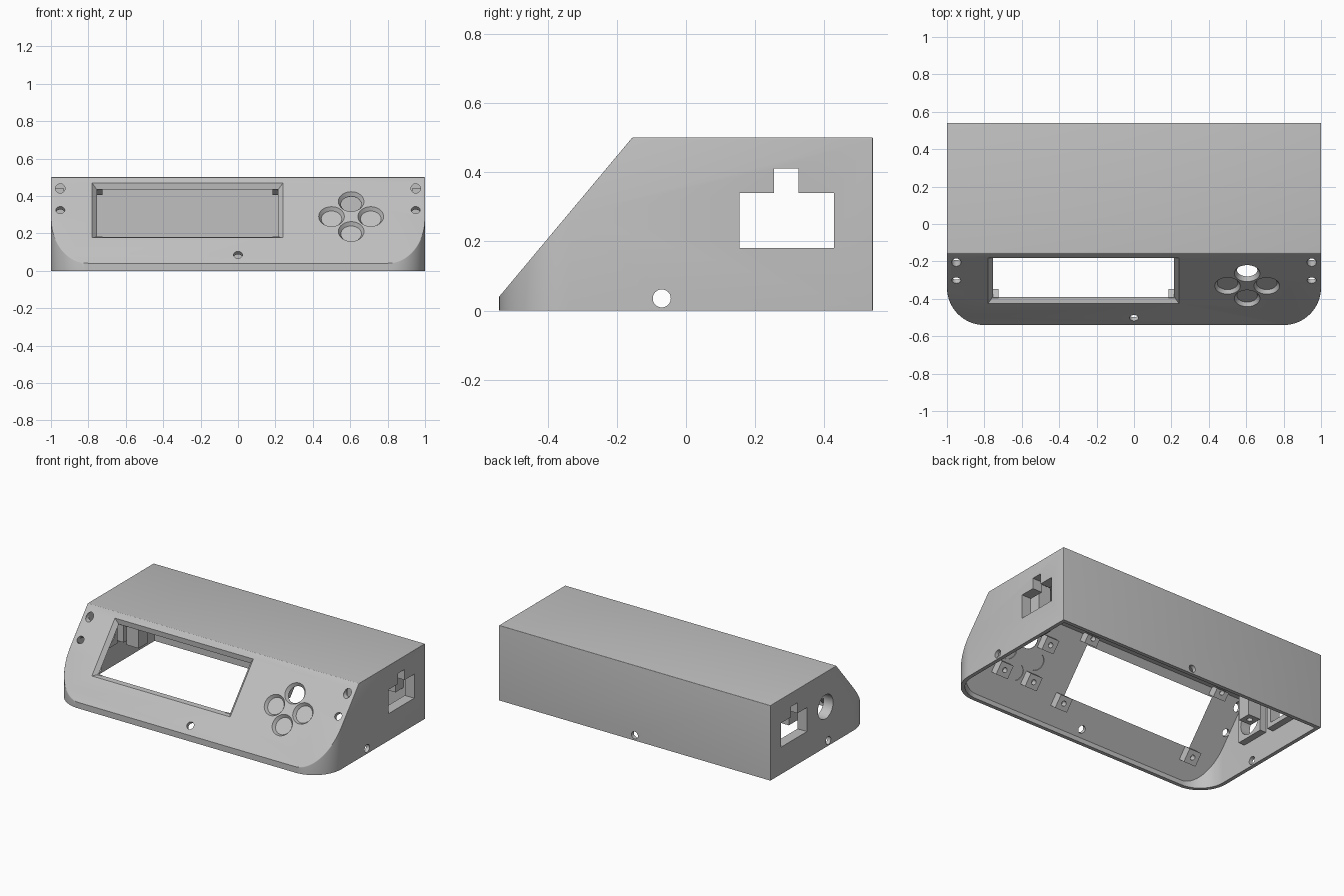
import bpy, bmesh, math
from mathutils import Matrix, Vector

if "Cube" in bpy.data.objects:
    bpy.data.objects.remove(bpy.data.objects["Cube"], do_unlink=True)

WALL = 0.025
grey = bpy.data.materials.new("light_grey_plastic")
grey.use_nodes = True
colour = (0.53, 0.53, 0.53, 1)
grey.diffuse_color = colour
grey.node_tree.nodes["Principled BSDF"].inputs["Base Color"].default_value = colour

# Local frame of the sloped panel: x across, y up the slope, z outward
LIP, PEAK = Vector((0, -0.54, 0.04)), Vector((0, -0.155, 0.5))
up = (PEAK - LIP).normalized()
out = Vector((1, 0, 0)).cross(up)
SLOPE = Matrix.Translation(LIP) @ Matrix(((1, up.x, out.x), (0, up.y, out.y), (0, up.z, out.z))).to_4x4()


def finish(bm, name):
    bmesh.ops.recalc_face_normals(bm, faces=bm.faces)
    mesh = bpy.data.meshes.new(name)
    bm.to_mesh(mesh)
    bm.free()
    mesh.materials.append(grey)
    ob = bpy.data.objects.new(name, mesh)
    bpy.context.collection.objects.link(ob)
    return ob


def box(name, lo, hi, frame=Matrix(), grow=0.0):
    """Box between two corners; its upper end is widened by grow."""
    lo, hi = Vector(lo), Vector(hi)
    bm = bmesh.new()
    bmesh.ops.create_cube(bm, size=1)
    for v in bm.verts:
        wide = grow if v.co.z > 0 else 0
        sign = Vector((math.copysign(wide, v.co.x), math.copysign(wide, v.co.y), 0))
        v.co = (lo + hi) / 2 + v.co * (hi - lo) + sign
    bm.transform(frame)
    return finish(bm, name)


def rod(name, frame, radius, z0, z1, end_radius=None):
    """Cylinder or cone along the frame's z axis."""
    bm = bmesh.new()
    bmesh.ops.create_cone(bm, cap_ends=True, segments=40, radius1=radius,
                          radius2=end_radius or radius, depth=z1 - z0,
                          matrix=frame @ Matrix.Translation((0, 0, (z0 + z1) / 2)))
    return finish(bm, name)


def boolean(ob, *cutters):
    for cutter in cutters:
        mod = ob.modifiers.new("cut", 'BOOLEAN')
        mod.operation, mod.solver, mod.object = 'DIFFERENCE', 'EXACT', cutter
        bpy.context.view_layer.objects.active = ob
        bpy.ops.object.modifier_apply(modifier=mod.name)
        bpy.data.objects.remove(cutter, do_unlink=True)


def wedge(name, inset, bottom, rounding):
    """Plan with rounded front corners, extruded and cut by the slope."""
    x, y, r = 1 - inset, 0.54 - inset, 0.2 - inset
    plan = [(x, y), (-x, y)]
    for side, start in ((-1, 180), (1, 270)):
        for i in range(17):
            a = math.radians(start + 90 * i / 16)
            plan.append((side * (x - r) + r * math.cos(a), -y + r + r * math.sin(a)))
    bm = bmesh.new()
    base = bm.faces.new([bm.verts.new((px, py, bottom)) for px, py in plan])
    top = bmesh.ops.extrude_face_region(bm, geom=[base])
    bmesh.ops.translate(bm, vec=(0, 0, 0.5 - inset - bottom),
                        verts=[v for v in top["geom"] if isinstance(v, bmesh.types.BMVert)])
    bmesh.ops.recalc_face_normals(bm, faces=bm.faces)
    cut = bmesh.ops.bisect_plane(bm, geom=bm.verts[:] + bm.edges[:] + bm.faces[:],
                                 plane_co=LIP - out * inset, plane_no=out, clear_outer=True)
    rim = [e for e in cut["geom_cut"] if isinstance(e, bmesh.types.BMEdge)]
    bmesh.ops.contextual_create(bm, geom=rim)
    bmesh.ops.recalc_face_normals(bm, faces=bm.faces)
    if rounding:
        sharp = [e for e in bm.edges if len(e.link_faces) == 2
                 and e.calc_face_angle(0) > math.radians(15)
                 and max(v.co.z for v in e.verts) > 0.045]
        bmesh.ops.bevel(bm, geom=sharp, offset=rounding, segments=4, profile=0.5,
                        affect='EDGES', clamp_overlap=True)
    return finish(bm, name)


def on_slope(x, z):
    """Frame at a point of the sloped panel, given by x and height."""
    return SLOPE @ Matrix.Translation((x, (z - LIP.z) / up.z, 0))


def along(axis, point):
    turn = {'X': Matrix.Rotation(math.pi / 2, 4, 'Y'), 'Y': Matrix.Rotation(-math.pi / 2, 4, 'X'),
            'Z': Matrix()}[axis]
    return Matrix.Translation(point) @ turn


# Hollow housing, open underneath
housing = wedge("housing", 0, 0, 0.02)
boolean(housing, wedge("cavity", WALL, -0.1, 0))

# Display window with a chamfered frame
boolean(housing,
        box("window", (-0.755, 0.204, -0.06), (0.215, 0.535, 0.02), SLOPE),
        box("window_chamfer", (-0.755, 0.204, -WALL), (0.215, 0.535, 0.005), SLOPE, 0.03))

# Four button holes with chamfered rims
for x, z in ((0.605, 0.37), (0.605, 0.21), (0.5, 0.29), (0.71, 0.29)):
    boolean(housing, rod("button", on_slope(x, z), 0.055, -0.06, 0.02),
            rod("button_chamfer", on_slope(x, z), 0.055, -0.02, 0.005, 0.072))

# Screw holes in the sloped panel, the sides and the back
for x, z in ((-0.95, 0.325), (0.95, 0.325), (0, 0.085)):
    boolean(housing, rod("screw", on_slope(x, z), 0.024, -0.06, 0.02))
for side in (-1, 1):
    boolean(housing, rod("screw", along('Y', (side * 0.95, -0.2, 0.44)), 0.025, -0.07, 0.1),
            rod("screw", along('X', (side, -0.07, 0.035)), 0.026, -0.05, 0.05))
boolean(housing, rod("screw", along('Y', (0, 0.54, 0.035)), 0.024, -0.05, 0.05))


def socket_cutters(side):
    return (box("socket", (side - 0.15, 0.155, 0.18), (side + 0.15, 0.427, 0.34)),
            box("socket_notch", (side - 0.15, 0.255, 0.3), (side + 0.15, 0.325, 0.41)))


# Side sockets with thick inner frames and hanging screw posts
parts = [housing]
for side, label in ((1, "left"), (-1, "right")):
    boolean(housing, *socket_cutters(side))
    a, b = sorted((side * 0.93, side * 0.98))
    frame = box(label + "_socket_frame", (a, 0.125, 0.15), (b, 0.457, 0.44))
    boolean(frame, *socket_cutters(side))
    parts.append(frame)
    for y, place in ((0.1, "front"), (0.475, "back")):
        post = box(f"{label}_{place}_post", (side * 0.815 - 0.045, y - 0.045, 0.18),
                   (side * 0.815 + 0.045, y + 0.045, 0.48))
        boolean(post, rod("post_hole", along('Z', (side * 0.815, y, 0)), 0.018, 0.1, 0.28))
        parts.append(post)

# Round connector hole with its inner collar, on one side only
collar = box("connector_collar", (-0.98, -0.14, 0.17), (-0.93, 0.06, 0.37))
for ob in (housing, collar):
    boolean(ob, rod("connector", along('X', (-1, -0.04, 0.27)), 0.08, -0.15, 0.15))
parts.append(collar)

# Mounting bosses behind the window corners and around the buttons
spots = [("display", x, s) for x in (-0.77, 0.23) for s in (0.162, 0.587)]
spots += [("button", x, s) for x in (0.49, 0.715) for s in (0.21, 0.452)]
for kind, x, s in spots:
    top = min(s + 0.043, 0.6)
    boss = box(kind + "_boss", (x - 0.045, s - 0.043, -0.08), (x + 0.045, top, -0.02), SLOPE)
    boolean(boss, rod("boss_hole", SLOPE @ Matrix.Translation((x, s, 0)), 0.016, -0.1, -0.04))
    parts.append(boss)

# Smooth curved areas, keep edges crisp
bpy.ops.object.select_all(action='DESELECT')
for ob in parts:
    ob.select_set(True)
bpy.context.view_layer.objects.active = housing
bpy.ops.object.shade_smooth_by_angle(angle=math.radians(30))
